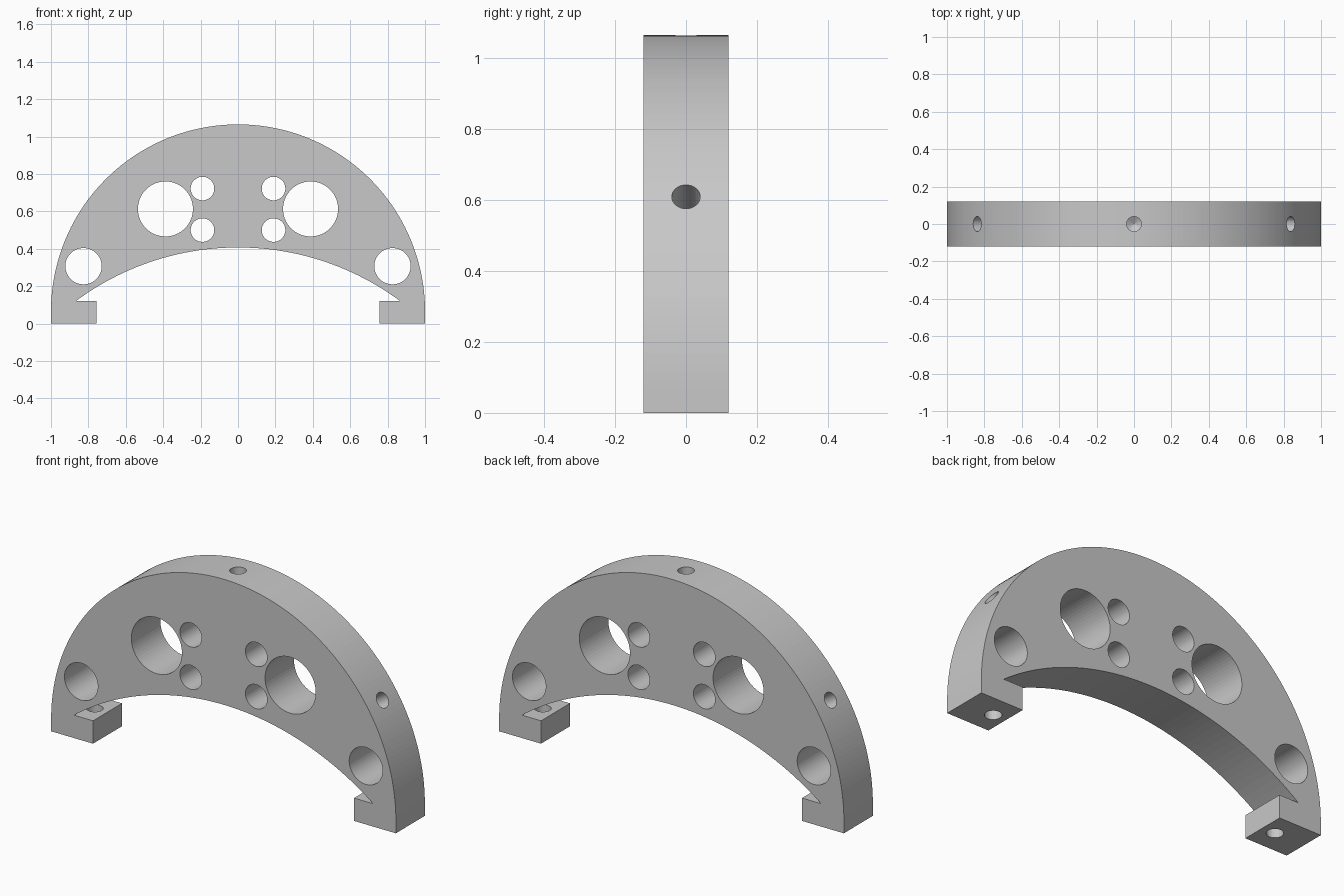
import bpy, bmesh, math
from mathutils import Matrix, Vector

cube = bpy.data.objects.get("Cube")
if cube:
    bpy.data.objects.remove(cube)

HALF_DEPTH = 0.12
OUTER_R, OUTER_Z = 1.0, 0.065      # outer arc
INNER_R, INNER_Z = 1.455, -1.048   # shallow inner arc
FOOT_H, FOOT_X = 0.12, 0.757


def arc(radius, cx, cz, start, end, steps):
    """Points along an arc, angles measured from +x."""
    angles = [start + (end - start) * i / steps for i in range(steps + 1)]
    return [(cx + radius * math.cos(a), cz + radius * math.sin(a)) for a in angles]


def add_loop(bm, points):
    """Closed loop of edges on the front plane."""
    verts = [bm.verts.new((x, -HALF_DEPTH, z)) for x, z in points]
    return [bm.edges.new((v, verts[i - 1])) for i, v in enumerate(verts)]


def new_object(name, bm):
    bmesh.ops.recalc_face_normals(bm, faces=bm.faces[:])
    mesh = bpy.data.meshes.new(name)
    bm.to_mesh(mesh)
    bm.free()
    obj = bpy.data.objects.new(name, mesh)
    bpy.context.collection.objects.link(obj)
    return obj


def drill(name, start, end, radius, tip):
    """Pointed cylindrical cutter from start to end."""
    start, end = Vector(start), Vector(end)
    axis = end - start
    bm = bmesh.new()
    bmesh.ops.create_cone(bm, cap_ends=True, segments=32, radius1=radius,
                          radius2=radius, depth=axis.length)
    cap = max(bm.faces, key=lambda f: f.calc_center_median().z)
    point = bmesh.ops.poke(bm, faces=[cap])["verts"][0]
    point.co.z += tip
    turn = axis.to_track_quat("Z", "Y").to_matrix().to_4x4()
    bm.transform(Matrix.Translation((start + end) / 2) @ turn)
    obj = new_object(name, bm)
    obj.hide_render = True
    obj.display_type = "WIRE"
    return obj


# Arch outline with its feet
tip_angle = math.asin((FOOT_H - INNER_Z) / INNER_R)
outline = [(1, 0)] + arc(OUTER_R, 0, OUTER_Z, 0, math.pi, 120) + [(-1, 0)]
outline += [(-FOOT_X, 0), (-FOOT_X, FOOT_H)]
outline += arc(INNER_R, 0, INNER_Z, math.pi - tip_angle, tip_angle, 49)
outline += [(FOOT_X, FOOT_H), (FOOT_X, 0)]
bm = bmesh.new()
edges = add_loop(bm, outline)

# Round holes from front to back
for s in (-1, 1):
    for x, z, r in ((0.388, 0.613, 0.147), (0.19, 0.722, 0.063),
                    (0.19, 0.5, 0.063), (0.826, 0.307, 0.097)):
        edges += add_loop(bm, arc(r, s * x, z, 0, math.tau, 64)[:-1])

# Fill around the holes and extrude through the depth
bmesh.ops.triangle_fill(bm, edges=edges, use_beauty=True, normal=(0, -1, 0))
side = bmesh.ops.extrude_face_region(bm, geom=bm.faces[:])["geom"]
bmesh.ops.translate(bm, vec=(0, 2 * HALF_DEPTH, 0),
                    verts=[g for g in side if isinstance(g, bmesh.types.BMVert)])
arch = new_object("arch_bracket", bm)

# Drilled holes in the rim and the feet
cutters = [drill("foot_drill", (s * 0.83, 0, -0.1), (s * 0.83, 0, FOOT_H + 0.005),
                 0.04, 0.01) for s in (-1, 1)]
for degrees in (33, 90, 147):
    a = math.radians(degrees)
    ray = Vector((math.cos(a), 0, math.sin(a)))
    centre = Vector((0, 0, OUTER_Z))
    cutters.append(drill("rim_drill", centre + ray * (OUTER_R + 0.1),
                         centre + ray * (OUTER_R - 0.3), 0.04, 0.024))
for cutter in cutters:
    cut = arch.modifiers.new(cutter.name, "BOOLEAN")
    cut.operation = "DIFFERENCE"
    cut.solver = "FLOAT"
    cut.object = cutter

# Plain grey finish
grey = bpy.data.materials.new("plain_grey")
grey.use_nodes = True
colour = (0.58, 0.58, 0.58, 1)
grey.diffuse_color = colour
grey.node_tree.nodes["Principled BSDF"].inputs["Base Color"].default_value = colour
for obj in [arch] + cutters:
    obj.data.materials.append(grey)
